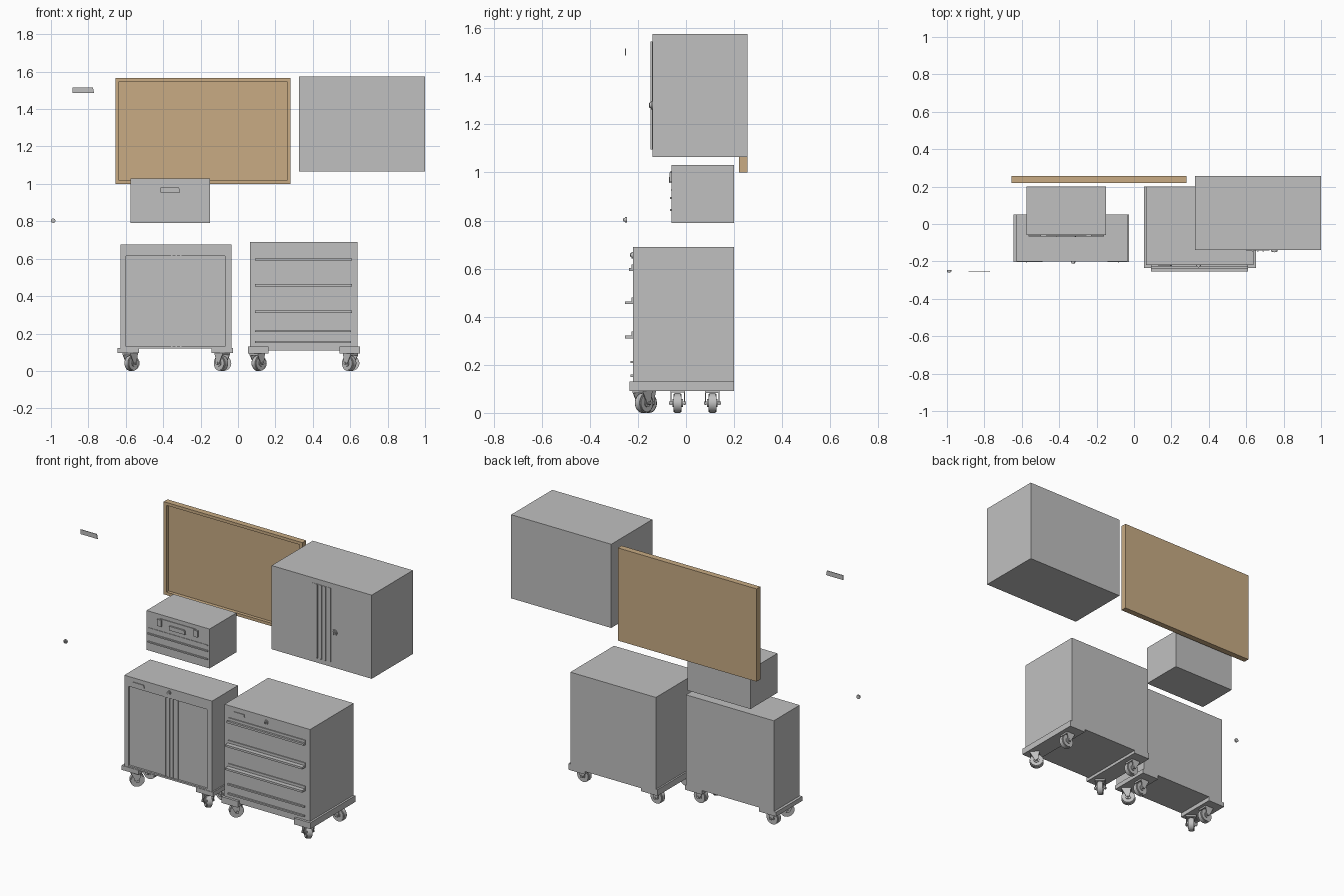
import bpy, bmesh, math
from mathutils import Matrix, Vector

cube = bpy.data.objects.get("Cube")
if cube:
    bpy.data.objects.remove(cube, do_unlink=True)


def material(name, color):
    mat = bpy.data.materials.new(name)
    mat.diffuse_color = color
    mat.use_nodes = True
    mat.node_tree.nodes["Principled BSDF"].inputs["Base Color"].default_value = color
    return mat


GREY = material("grey metal", (0.53, 0.53, 0.53, 1))
TAN = material("tan wood", (0.58, 0.41, 0.23, 1))


def finish(name, bm, mat, smooth=False):
    bmesh.ops.recalc_face_normals(bm, faces=bm.faces)
    mesh = bpy.data.meshes.new(name)
    bm.to_mesh(mesh)
    bm.free()
    mesh.materials.append(mat)
    obj = bpy.data.objects.new(name, mesh)
    bpy.context.collection.objects.link(obj)
    if smooth:
        bpy.ops.object.select_all(action="DESELECT")
        obj.select_set(True)
        bpy.context.view_layer.objects.active = obj
        bpy.ops.object.shade_smooth_by_angle(angle=math.radians(35))
    return obj


def add_box(bm, xs, ys, zs):
    """Add a box given its (low, high) range on each axis."""
    size = [r[1] - r[0] for r in (xs, ys, zs)]
    mid = [(r[1] + r[0]) / 2 for r in (xs, ys, zs)]
    matrix = Matrix.Translation(mid) @ Matrix.Diagonal((*size, 1))
    bmesh.ops.create_cube(bm, size=1, matrix=matrix)


def box(name, xs, ys, zs, mat=GREY):
    bm = bmesh.new()
    add_box(bm, xs, ys, zs)
    return finish(name, bm, mat)


def add_disc(bm, center, radius, depth, sides=24):
    """Add a cylinder whose axis runs along y."""
    matrix = Matrix.Translation(center) @ Matrix.Rotation(math.pi / 2, 4, "X")
    bmesh.ops.create_cone(bm, cap_ends=True, segments=sides, radius1=radius,
                          radius2=radius, depth=depth, matrix=matrix)


def frame(name, xs, ys, zs, left, right, bottom, top, mat=GREY):
    """Rectangular border with an open middle."""
    bm = bmesh.new()
    inner = (zs[0] + bottom, zs[1] - top)
    add_box(bm, (xs[0], xs[0] + left), ys, zs)
    add_box(bm, (xs[1] - right, xs[1]), ys, zs)
    for span in ((zs[0], inner[0]), (inner[1], zs[1])):
        add_box(bm, (xs[0] + left, xs[1] - right), ys, span)
    return finish(name, bm, mat)


def lock(name, x, y, z, radius):
    """Round keyhole: flange, raised barrel and key slot."""
    bm = bmesh.new()
    add_disc(bm, (x, y, z), radius, 0.008)
    add_disc(bm, (x, y - 0.005, z), radius * 0.65, 0.008)
    add_box(bm, (x - radius / 8, x + radius / 8), (y - 0.011, y),
            (z - radius / 2, z + radius / 2))
    finish(name, bm, GREY, True)


def slanted_plate(name, xs, y, zs, depth=0.004):
    """Thin plate with slanted ends."""
    bm = bmesh.new()
    skew = (zs[1] - zs[0]) / 5
    outline = [(xs[0], zs[0]), (xs[1], zs[0]), (xs[1] - skew, zs[1]), (xs[0], zs[1])]
    face = bm.faces.new([bm.verts.new((x, y, z)) for x, z in outline])
    out = bmesh.ops.extrude_face_region(bm, geom=[face])["geom"]
    verts = [v for v in out if isinstance(v, bmesh.types.BMVert)]
    bmesh.ops.translate(bm, verts=verts, vec=(0, -depth, 0))
    finish(name, bm, GREY)


def door_grips(name, xs, y, zs, ridges):
    """Folded vertical grip channel between two doors."""
    bm = bmesh.new()
    add_box(bm, xs, (y - 0.002, y), zs)
    for x in ridges:
        add_box(bm, (x - 0.004, x + 0.004), (y - 0.008, y), zs)
    finish(name, bm, GREY)


def caster(name, x, y, top, heading):
    """Wheel with hub, fork and swivel; heading turns it about z."""
    radius = 0.041
    bm = bmesh.new()
    trail = 0.008
    hub = Vector((trail, 0, radius))
    for r, width in ((radius, 0.024), (radius * 0.9, 0.034), (radius * 0.6, 0.03),
                     (radius * 0.4, 0.044), (0.007, 0.07)):
        add_disc(bm, hub, r, width)
    # Fork legs taper from the swivel down to the axle
    for side in (-1, 1):
        outline = [(-0.03, top - 0.006), (0.024, top - 0.006),
                   (trail + 0.009, radius - 0.008), (trail - 0.009, radius - 0.008)]
        near, far = side * 0.026, side * 0.03
        rings = [[bm.verts.new((px, py, pz)) for px, pz in outline] for py in (near, far)]
        for ring in rings:
            bm.faces.new(ring)
        for i in range(4):
            j = (i + 1) % 4
            bm.faces.new((rings[0][i], rings[0][j], rings[1][j], rings[1][i]))
    add_box(bm, (-0.03, 0.026), (-0.03, 0.03), (top - 0.01, top))
    bm.transform(Matrix.Translation((x, y, 0)) @ Matrix.Rotation(heading, 4, "Z"))
    finish(name, bm, GREY, True)


def rolling_base(name, xs, ys, zs, width, wheel_xs, front_y, rear_y):
    """Two rails along the depth, each on a swivel and a fixed caster."""
    for side, x0, x1 in (("right", xs[0], xs[0] + width), ("left", xs[1] - width, xs[1])):
        box(f"{name}_{side}_rail", (x0, x1), ys, zs)
    for side, x, turn in (("right", wheel_xs[0], 0.8), ("left", wheel_xs[1], 2.4)):
        caster(f"{name}_{side}_front_caster", x, front_y, zs[0], turn)
        caster(f"{name}_{side}_rear_caster", x, rear_y, zs[0], 0)


# Back board with a raised rim
board_x, board_z = (-0.655, 0.28), (1.0, 1.565)
box("board_panel", board_x, (0.24, 0.256), board_z, TAN)
frame("board_rim", board_x, (0.22, 0.24), board_z, *[0.018] * 4, TAN)

# Wall cabinet
box("wall_cabinet", (0.325, 1.0), (-0.14, 0.256), (1.065, 1.575))
door_grips("wall_cabinet_grips", (0.6, 0.725), -0.14, (1.095, 1.545),
           (0.634, 0.662, 0.69))
lock("wall_cabinet_lock", 0.75, -0.142, 1.28, 0.018)

# Portable tool chest: lid clasps, carrying handle and drawer lips
chest_x, chest_y = (-0.575, -0.15), -0.06
box("tool_chest", chest_x, (chest_y, 0.2), (0.79, 1.03))
for z in (0.84, 0.89):
    box("tool_chest_drawer_lip", (-0.565, -0.16), (chest_y - 0.007, chest_y), (z, z + 0.008))
box("tool_chest_lid_seam", (-0.565, -0.16), (chest_y - 0.003, chest_y), (0.925, 0.93))
slanted_plate("tool_chest_handle", (-0.415, -0.31), chest_y, (0.955, 0.98), 0.01)
for x in (-0.485, -0.24):
    box("tool_chest_clasp", (x - 0.014, x + 0.014), (chest_y - 0.008, chest_y), (0.96, 1.0))
box("tool_chest_clasp_bar", (-0.485, -0.24), (chest_y - 0.004, chest_y), (1.0, 1.006))

# Two-door rolling cabinet with recessed doors
door_x, door_z, door_y = (-0.627, -0.035), (0.12, 0.675), -0.188
box("door_cabinet", door_x, (door_y, 0.05), door_z)
frame("door_cabinet_frame", door_x, (-0.2, door_y), door_z, 0.027, 0.035, 0.01, 0.06)
door_grips("door_cabinet_grips", (-0.385, -0.27), door_y, (0.13, 0.615),
           (-0.355, -0.33, -0.305))
slanted_plate("door_cabinet_plate", (-0.565, -0.49), -0.2, (0.63, 0.65))
lock("door_cabinet_lock", -0.325, -0.202, 0.65, 0.013)
rolling_base("door_cabinet", (-0.643, -0.027), (-0.203, 0.05), (0.095, 0.122), 0.115,
             (-0.575, -0.085), -0.165, -0.035)

# Rolling drawer cabinet
front = -0.22
box("drawer_cabinet", (0.063, 0.64), (front, 0.2), (0.11, 0.69))
for z, reach in ((0.59, 0.018), (0.452, 0.034), (0.31, 0.034)):
    box("drawer_handle", (0.09, 0.61), (front - reach, front), (z, z + 0.012))
    box("drawer_handle_back", (0.09, 0.61), (front - 0.006, front), (z, z + 0.028))
for z in (0.15, 0.207):
    box("drawer_lip", (0.09, 0.605), (front - 0.01, front), (z, z + 0.009))
slanted_plate("drawer_cabinet_plate", (0.13, 0.2), front, (0.645, 0.663))
lock("drawer_cabinet_lock", 0.345, front - 0.002, 0.656, 0.013)
rolling_base("drawer_cabinet", (0.053, 0.652), (-0.235, 0.2), (0.092, 0.13), 0.11,
             (0.105, 0.6), -0.18, 0.11)

# Loose spare plate and spare lock
slanted_plate("spare_plate", (-0.885, -0.77), -0.25, (1.487, 1.515))
lock("spare_lock", -0.988, -0.25, 0.803, 0.012)
